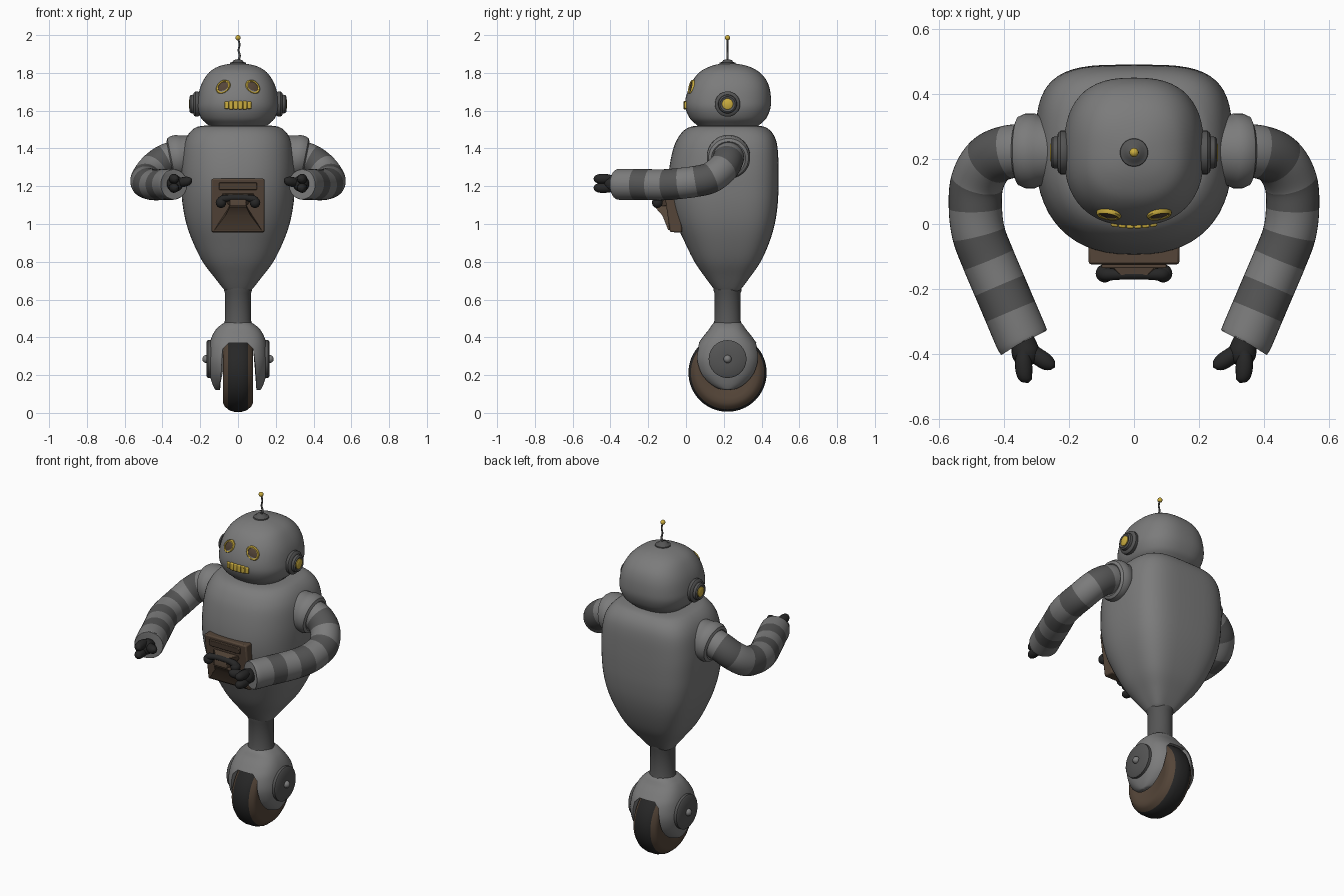
import bpy, bmesh
from math import sin, cos, pi, radians
from mathutils import Vector, Matrix

if "Cube" in bpy.data.objects:
    bpy.data.objects.remove(bpy.data.objects["Cube"])

CY = 0.22  # y of the body axis


def material(name, r, g, b):
    m = bpy.data.materials.new(name)
    m.diffuse_color = (r, g, b, 1)
    m.use_nodes = True
    m.node_tree.nodes["Principled BSDF"].inputs["Base Color"].default_value = m.diffuse_color
    return m


GREY = material("grey", .2, .2, .2)
DARK = material("dark_grey", .09, .09, .09)
BLACK = material("black", .02, .02, .02)
BROWN = material("brown", .09, .06, .04)
YELLOW = material("yellow", .6, .42, .05)


def finish(name, bm, mats, mirror=False, bevel=0):
    bmesh.ops.recalc_face_normals(bm, faces=bm.faces)
    me = bpy.data.meshes.new(name)
    bm.to_mesh(me)
    bm.free()
    for m in mats:
        me.materials.append(m)
    ob = bpy.data.objects.new(name, me)
    bpy.context.collection.objects.link(ob)
    if bevel:
        b = ob.modifiers.new("bevel", 'BEVEL')
        b.width, b.segments = bevel, 2
    if mirror:
        ob.modifiers.new("mirror", 'MIRROR')
    return ob


def smooth_path(pts, steps):
    """Catmull-Rom through tuples of any length."""
    p = [Vector(q) for q in pts]
    p = [2 * p[0] - p[1]] + p + [2 * p[-1] - p[-2]]
    out = []
    for i in range(1, len(p) - 2):
        a, b, c, d = p[i - 1:i + 3]
        for k in range(steps):
            t = k / steps
            out.append(.5 * (2 * b + (c - a) * t + (2 * a - 5 * b + 4 * c - d) * t * t
                             + (3 * b - a - 3 * c + d) * t ** 3))
    return out + [p[-2]]


def skin(name, rings, mats, pick=None, **kw):
    """Bridge rings of points and cap both ends."""
    bm = bmesh.new()
    vs = [[bm.verts.new(c) for c in r] for r in rings]
    n = len(vs[0])
    for i in range(len(vs) - 1):
        for j in range(n):
            k = (j + 1) % n
            f = bm.faces.new((vs[i][j], vs[i][k], vs[i + 1][k], vs[i + 1][j]))
            f.material_index = pick(i) if pick else 0
    bm.faces.new(vs[0])
    bm.faces.new(vs[-1])
    return finish(name, bm, mats, **kw)


def loft(name, levels, ef, eb, mat, n=56, steps=5):
    """Stack superellipses; levels are (z, half width, front y, back y)."""
    rings = []
    for z, w, f, b in smooth_path(levels, steps):
        ring = []
        for j in range(n):
            c, s = cos(2 * pi * j / n), sin(2 * pi * j / n)
            e = 2 / (eb if s > 0 else ef)
            x = w * abs(c) ** e * (1 if c > 0 else -1)
            y = CY + abs(s) ** e * (b - CY if s > 0 else f - CY)
            ring.append((x, y, z))
        rings.append(ring)
    return skin(name, rings, [mat])


def lathe(name, profile, at, axis, mats, n=40, scale=(1, 1), roll=0, **kw):
    """Spin (height, radius) pairs round an axis."""
    m = Matrix.Translation(at) @ Vector(axis).to_track_quat('Z', 'Y').to_matrix().to_4x4() \
        @ Matrix.Rotation(roll, 4, 'Z')
    rings = [[m @ Vector((r * scale[0] * cos(2 * pi * j / n), r * scale[1] * sin(2 * pi * j / n), h))
              for j in range(n)] for h, r in profile]
    return skin(name, rings, mats, **kw)


def ball(name, at, r, mat, **kw):
    prof = [(-r * cos(pi * k / 12), max(r * sin(pi * k / 12), r * .01)) for k in range(13)]
    return lathe(name, prof, at, (0, 0, 1), [mat], n=20, **kw)


def tube(name, pts, mats, up=(0, 0, 1), n=28, steps=6, **kw):
    """Sweep a circle; points are (x, y, z, radius)."""
    q = smooth_path(pts, steps)
    rings = []
    for i, p in enumerate(q):
        t = (q[min(i + 1, len(q) - 1)] - q[max(i - 1, 0)]).to_3d().normalized()
        u = t.cross(Vector(up)).normalized()
        v = u.cross(t)
        rings.append([p.to_3d() + p[3] * (u * cos(2 * pi * j / n) + v * sin(2 * pi * j / n))
                      for j in range(n)])
    return skin(name, rings, mats, **kw)


def prism(name, pts, mat, bevel):
    """Side outline (y, z, half width) spanned across x."""
    return skin(name, [[(-w, y, z) for y, z, w in pts], [(w, y, z) for y, z, w in pts]],
                [mat], bevel=bevel)


# Body and head
loft("body", [(.645, .065, .16, .28), (.66, .08, .145, .295), (.72, .127, .1, .34),
              (.8, .187, .045, .395), (.9, .237, -.005, .44), (1.0, .273, -.05, .47),
              (1.1, .293, -.08, .485), (1.2, .301, -.094, .49), (1.3, .302, -.088, .49),
              (1.4, .292, -.067, .485), (1.46, .272, -.04, .47), (1.5, .24, -.005, .44),
              (1.518, .2, .04, .4), (1.522, .12, .12, .31)], 2.4, 3.6, GREY)
loft("head", [(1.5, .13, .085, .36), (1.53, .165, .05, .395), (1.56, .195, .02, .425),
              (1.61, .214, -.002, .446), (1.66, .213, -.003, .45), (1.72, .201, .015, .442),
              (1.77, .178, .042, .42), (1.81, .145, .08, .38), (1.835, .1, .13, .33),
              (1.848, .045, .18, .27), (1.85, .003, CY - .003, CY + .003)], 2.4, 2.6, GREY)

# Antenna
lathe("antenna_base", [(0, .045), (.016, .042), (.02, .03), (.03, .022), (.034, .008)],
      (0, CY, 1.838), (0, 0, 1), [DARK])
tube("antenna_rod", [(0, CY, 1.86, .006), (.009, CY, 1.89, .006), (.003, CY, 1.92, .005),
                     (.008, CY, 1.95, .005), (0, CY, 1.985, .005)], [DARK], up=(0, 1, 0), n=10)
ball("antenna_tip", (0, CY, 1.986), .014, YELLOW)

# Ears
lathe("ear_disc", [(0, .06), (.012, .067), (.026, .067), (.034, .06), (.036, .05), (.05, .048),
                   (.056, .04), (.05, .03)], (.2, CY, 1.635), (1, 0, 0), [DARK], mirror=True)
lathe("ear_cap", [(0, .029), (.012, .029), (.016, .022)], (.243, CY, 1.635), (1, 0, 0),
      [YELLOW], n=28, mirror=True)

# Eyes and teeth
eye_axis = Vector((.25, -1, .3)).normalized()
eye_at = Vector((.077, .033, 1.724))
lathe("eye_rim", [(-.012, .043), (.006, .043), (.012, .038), (.01, .031), (.002, .029)],
      eye_at, eye_axis, [YELLOW], scale=(1, .8), roll=radians(-50), mirror=True)
lathe("eye_lens", [(0, .031), (.007, .03), (.01, .015), (.011, .001)],
      eye_at, eye_axis, [BROWN], scale=(1, .8), roll=radians(-50), mirror=True)
for i in range(6):
    x = (i - 2.5) * .0235
    h = .019 if i in (0, 5) else .022
    y = -.014 + 1.6 * x * x
    w = .0115
    bm = bmesh.new()
    bmesh.ops.create_cube(bm, size=1, matrix=Matrix.Translation((x, y + .014, 1.629))
                          @ Matrix.Rotation(3 * x, 4, 'Z') @ Matrix.Diagonal((2 * w, .028, 2 * h, 1)))
    finish("tooth", bm, [YELLOW], bevel=.005)

# Arms: collar, striped sleeve, gripping hand
lathe("shoulder_collar", [(-.05, .1), (0, .108), (.015, .115), (.045, .115), (.065, .106),
                          (.072, .09), (.06, .07)], (.29, .225, 1.362), (1, 0, -.2), [GREY], mirror=True)
R = .082
arm = [(.31, .225, 1.365, R), (.385, .222, 1.34, R), (.445, .195, 1.295, R), (.482, .13, 1.245, R),
       (.488, .05, 1.225, R), (.478, -.03, 1.215, R), (.448, -.11, 1.208, R), (.414, -.19, 1.208, R),
       (.38, -.27, 1.21, R), (.346, -.35, 1.21, R), (.34, -.363, 1.21, .078)]
tube("striped_sleeve", arm, [GREY, DARK], pick=lambda i: 0 if i >= 54 else (i // 6) % 2,
     n=36, mirror=True)
tube("hand_palm", [(.345, -.35, 1.21, .035), (.338, -.375, 1.212, .04), (.332, -.4, 1.214, .043),
                   (.326, -.425, 1.214, .032), (.325, -.435, 1.214, .004)], [BLACK], n=20, mirror=True)
for dz in (-.024, .024):
    tube("hand_finger", [(.338, -.39, 1.213 + dz, .02), (.34, -.425, 1.215 + dz, .026),
                         (.337, -.46, 1.215 + dz, .025), (.329, -.48, 1.215 + dz, .017),
                         (.326, -.489, 1.215 + dz, .002)], [BLACK], n=16, mirror=True)
tube("hand_thumb", [(.33, -.385, 1.213, .024), (.3, -.405, 1.22, .026), (.27, -.425, 1.226, .025),
                    (.252, -.436, 1.23, .016), (.244, -.441, 1.23, .002)], [BLACK], n=16, mirror=True)

# Chest panel with handset
prism("chest_panel", [(-.02, .955, .14), (-.085, .957, .14), (-.125, 1.24, .14), (-.04, 1.24, .14)],
      BROWN, .008)
prism("panel_slot", [(-.1, 1.18, .1), (-.128, 1.18, .1), (-.137, 1.22, .1), (-.1, 1.22, .1)],
      BROWN, .004)
prism("handset_cradle", [(-.09, 1.095, .045), (-.17, 1.095, .045), (-.17, 1.125, .04),
                         (-.16, 1.155, .04), (-.09, 1.165, .105)], BROWN, .003)
prism("panel_hopper", [(-.07, .968, .125), (-.094, .968, .125), (-.125, 1.045, .068),
                       (-.165, 1.09, .045), (-.09, 1.1, .045)], BROWN, .002)
tube("handset_grip", [(-.1, -.155, 1.11, .018), (-.085, -.155, 1.13, .02), (-.05, -.155, 1.138, .017),
                      (0, -.155, 1.14, .016), (.05, -.155, 1.138, .017), (.085, -.155, 1.13, .02),
                      (.1, -.155, 1.11, .018)], [BLACK], up=(0, 1, 0), n=18)
ball("handset_end", (.09, -.152, 1.113), .028, BLACK, mirror=True)

# Neck shaft and wheel fork
lathe("wheel_shaft", [(.45, .078), (.475, .074), (.49, .069), (.635, .069), (.65, .075), (.67, .075)],
      (0, CY, 0), (0, 0, 1), [DARK])
fork = loft("wheel_fork", [(z, w, CY - d, CY + d) for z, w, d in
            ((.122, .118, .02), (.13, .125, .07), (.16, .138, .118), (.21, .152, .158),
             (.28, .16, .176), (.35, .153, .163), (.4, .14, .132), (.44, .118, .1),
             (.465, .092, .083), (.478, .07, .07))], 2.6, 2.6, GREY)
cut = prism("fork_slot_cutter", [(-.2, 0, .102), (.6, 0, .102), (.6, .25, .092), (.6, .34, .08),
                                 (.6, .37, .05), (-.2, .37, .05), (-.2, .34, .08),
                                 (-.2, .25, .092)], GREY, 0)
cut.hide_render = True
boolean = fork.modifiers.new("slot", 'BOOLEAN')
boolean.object, boolean.operation, boolean.solver = cut, 'DIFFERENCE', 'EXACT'
bpy.context.view_layer.objects.active = fork
bpy.ops.object.modifier_apply(modifier="slot")
bpy.data.objects.remove(cut)

# Wheel and hubs
side = [(.06, .05), (.07, .1), (.077, .135), (.08, .16), (.07, .18), (.052, .194), (.045, .2), (.02, .207)]
wheel = [(-h, r) for h, r in side] + side[::-1]
lathe("wheel", wheel, (0, CY, .213), (1, 0, 0), [BROWN, BLACK],
      pick=lambda i: 1 if 5 <= i <= 9 else 0, n=64)
lathe("hub_disc", [(.1, .1), (.16, .1), (.166, .092), (.168, .03)], (0, CY, .285), (1, 0, 0),
      [DARK], mirror=True)
ball("hub_bolt", (.168, CY, .285), .021, GREY, mirror=True)

# Smooth shading
bpy.ops.object.select_all(action='SELECT')
bpy.ops.object.shade_smooth_by_angle(angle=radians(38))
